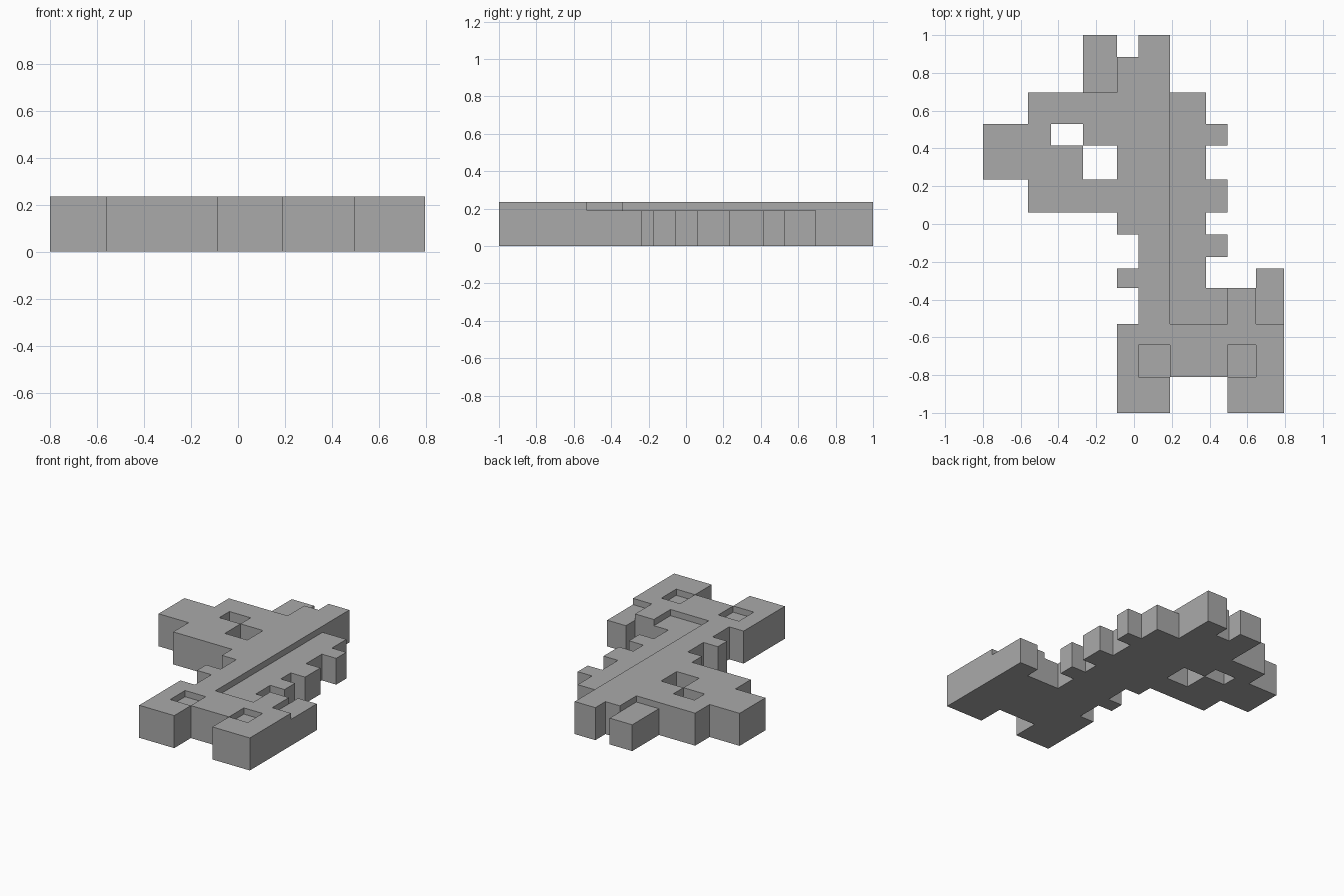
import bpy, bmesh

cube = bpy.data.objects.get("Cube")
if cube:
    bpy.data.objects.remove(cube, do_unlink=True)

FULL, LOW = 0.235, 0.19

grey = bpy.data.materials.new("plain grey")
grey.use_nodes = True
grey.diffuse_color = (0.4, 0.4, 0.4, 1)
grey.node_tree.nodes["Principled BSDF"].inputs["Base Color"].default_value = (0.4, 0.4, 0.4, 1)

# Each part: name, height, rectangles (x0, x1, y0, y1); later parts replace earlier ones
parts = [
    ("torso", FULL, [(-0.09, 0.19, 0.06, 0.885), (0.025, 0.19, -0.53, 0.06),
                     (-0.09, 0.025, -0.055, 0.06), (-0.09, 0.025, -0.34, -0.235)]),
    ("head", FULL, [(-0.56, -0.09, 0.06, 0.695), (-0.8, -0.56, 0.235, 0.53)]),
    ("near_ear", FULL, [(0.025, 0.19, 0.885, 1)]),
    ("far_ear", LOW, [(-0.27, -0.09, 0.695, 1)]),
    ("hips", FULL, [(-0.09, 0.795, -0.81, -0.53), (0.495, 0.645, -0.53, -0.34)]),
    ("feet", FULL, [(-0.09, 0.19, -1, -0.81), (0.495, 0.795, -1, -0.81)]),
    ("back_strip", LOW, [(0.19, 0.38, -0.53, 0.695), (0.38, 0.495, -0.53, -0.34)]),
    ("back_spikes", LOW, [(0.38, 0.495, y, y + h) for y, h in
                          ((0.415, 0.115), (0.06, 0.175), (-0.175, 0.12))]),
    ("tail_tip", LOW, [(0.645, 0.795, -0.53, -0.235)]),
    ("leg_recesses", LOW, [(x, x + w, -0.81, -0.64) for x, w in ((0.025, 0.165), (0.495, 0.15))]),
    ("openings", 0, [(-0.44, -0.27, 0.415, 0.53), (-0.27, -0.09, 0.235, 0.415)]),
]

# Shared grid from all rectangle edges
rects = [r for _, _, rs in parts for r in rs]
xs = sorted({round(v, 3) for r in rects for v in r[:2]})
ys = sorted({round(v, 3) for r in rects for v in r[2:]})


def part_at(i, j):
    """Name and height of the part that fills a grid cell."""
    if not (0 <= i < len(xs) - 1 and 0 <= j < len(ys) - 1):
        return None, 0
    x, y = (xs[i] + xs[i + 1]) / 2, (ys[j] + ys[j + 1]) / 2
    found = (None, 0)
    for name, height, rs in parts:
        if any(a < x < b and c < y < d for a, b, c, d in rs):
            found = (name, height)
    return found


def build(name):
    """Top, underside and exposed walls of one part."""
    bm = bmesh.new()

    def face(*points):
        bm.faces.new([bm.verts.new(p) for p in points])

    for i in range(len(xs) - 1):
        for j in range(len(ys) - 1):
            owner, h = part_at(i, j)
            if owner != name:
                continue
            a, b, c, d = xs[i], xs[i + 1], ys[j], ys[j + 1]
            ring = [(a, c), (b, c), (b, d), (a, d)]
            face(*[(x, y, h) for x, y in ring])
            face(*[(x, y, 0) for x, y in reversed(ring)])
            for k, (di, dj) in enumerate([(0, -1), (1, 0), (0, 1), (-1, 0)]):
                low = part_at(i + di, j + dj)[1]
                if low < h:
                    p, q = ring[k], ring[(k + 1) % 4]
                    face((*p, low), (*q, low), (*q, h), (*p, h))
    bmesh.ops.remove_doubles(bm, verts=bm.verts[:], dist=0.0005)
    bmesh.ops.dissolve_limit(bm, angle_limit=0.01, verts=bm.verts[:], edges=bm.edges[:])
    mesh = bpy.data.meshes.new(name)
    bm.to_mesh(mesh)
    bm.free()
    mesh.materials.append(grey)
    bpy.context.collection.objects.link(bpy.data.objects.new(name, mesh))


for part_name, part_height, _ in parts:
    if part_height > 0:
        build(part_name)
